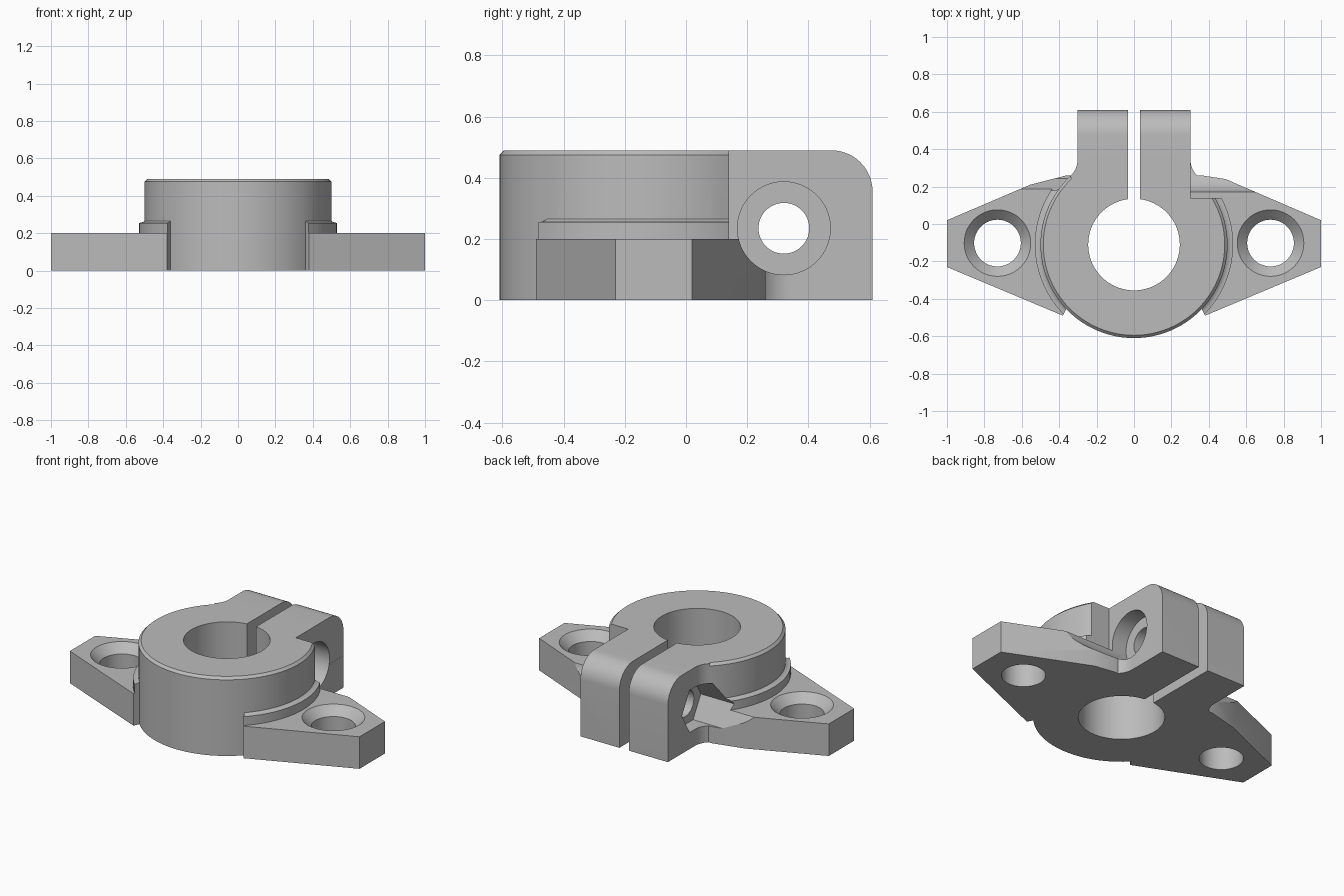
import bpy, bmesh, math
from mathutils import Matrix, Vector

cube = bpy.data.objects.get("Cube")
if cube:
    bpy.data.objects.remove(cube)

TOP, FLANGE_TOP = 0.49, 0.2
CENTRE_Y, BODY_R = -0.11, 0.5
BOLT_Y, BOLT_Z = 0.32, 0.235

metal = bpy.data.materials.new("grey_metal")
metal.use_nodes = True
metal.diffuse_color = (0.5, 0.5, 0.5, 1)
metal.node_tree.nodes["Principled BSDF"].inputs["Base Color"].default_value = (0.5, 0.5, 0.5, 1)


def finish(name, bm):
    bmesh.ops.recalc_face_normals(bm, faces=bm.faces[:])
    mesh = bpy.data.meshes.new(name)
    bm.to_mesh(mesh)
    bm.free()
    mesh.materials.append(metal)
    obj = bpy.data.objects.new(name, mesh)
    bpy.context.collection.objects.link(obj)
    return obj


def prism(name, outline, low, high, axis="z"):
    """Extrude an outline: (x, y) along z, or (y, z) along x."""
    bm = bmesh.new()
    place = (lambda a, b: (a, b, low)) if axis == "z" else (lambda a, b: (low, a, b))
    face = bm.faces.new([bm.verts.new(place(a, b)) for a, b in outline])
    step = Vector((0, 0, high - low)) if axis == "z" else Vector((high - low, 0, 0))
    moved = bmesh.ops.extrude_face_region(bm, geom=[face])["geom"]
    bmesh.ops.translate(bm, vec=step, verts=[v for v in moved if isinstance(v, bmesh.types.BMVert)])
    return finish(name, bm)


def turned(name, profile, centre, sides=72):
    """Stack rings of (radius, height) into a closed turned solid."""
    bm = bmesh.new()
    rings = []
    for r, z in profile:
        rings.append([bm.verts.new((centre[0] + x, centre[1] + y, z)) for x, y in arc(0, 0, r, 0, 360, sides)[:-1]])
    for a, b in zip(rings, rings[1:]):
        for i in range(sides):
            j = (i + 1) % sides
            bm.faces.new((a[i], a[j], b[j], b[i]))
    bm.faces.new(rings[0])
    bm.faces.new(rings[-1])
    return finish(name, bm)


def arc(cx, cy, r, start, end, steps):
    angles = [math.radians(start + (end - start) * i / steps) for i in range(steps + 1)]
    return [(cx + r * math.cos(a), cy + r * math.sin(a)) for a in angles]


def box(name, x0, x1, y0, y1, z0, z1):
    return prism(name, [(x0, y0), (x1, y0), (x1, y1), (x0, y1)], z0, z1)


def combine(target, tool, operation):
    tool.hide_render = True
    mod = target.modifiers.new(operation, "BOOLEAN")
    mod.operation, mod.solver, mod.object = operation, "EXACT", tool
    bpy.context.view_layer.update()
    result = bpy.data.meshes.new_from_object(target.evaluated_get(bpy.context.evaluated_depsgraph_get()))
    target.modifiers.clear()
    target.data = result
    bpy.data.objects.remove(tool)


# Round clamp body with a chamfered rim
mount = turned("shaft_clamp_mount", [(BODY_R, 0), (BODY_R, TOP - 0.015), (BODY_R - 0.015, TOP)], (0, CENTRE_Y), 96)

# Pointed mounting flange
outline = [(-0.36, 0.26), (-0.555, 0.21), (-1, 0.02), (-1, -0.23), (-0.38, -0.49), (-0.355, -0.44),
           (0.355, -0.44), (0.38, -0.49), (1, -0.23), (1, 0.02), (0.49, 0.24), (0.36, 0.26)]
flange = prism("flange", outline, 0, FLANGE_TOP)

# Raised lip where the flange meets the body
lip_curve = [(BODY_R - 0.01 + 0.04 * (1 - math.sin(t)), 0.285 - 0.03 * math.cos(t))
             for t in (math.radians(a) for a in range(0, 91, 15))]
lip = turned("lip", [(0.53, 0.1), (0.53, 0.255)] + lip_curve[1:], (0, CENTRE_Y), 96)
combine(lip, prism("lip_limit", outline, 0.05, 0.4), "INTERSECT")

# Clamp ears with a rounded top back edge
ear_profile = [(0, 0), (0.61, 0)] + arc(0.475, TOP - 0.135, 0.135, 0, 90, 12) + [(0, TOP)]
ears = prism("clamp_ears", ear_profile, -0.302, 0.302, "x")

for part in (flange, lip, ears):
    combine(mount, part, "UNION")

# Fillets between the body and the ears
FILLET = 0.12
fx = 0.302 + FILLET
fy = CENTRE_Y + math.sqrt((BODY_R + FILLET) ** 2 - fx ** 2)
sweep = math.degrees(math.atan2(fy - CENTRE_Y, fx))
for side in (-1, 1):
    curve = [(side * x, y) for x, y in arc(fx, fy, FILLET, 180, 180 + sweep, 8)]
    web = prism("fillet", curve + [(side * 0.3, 0.15), (side * 0.25, 0.15), (side * 0.25, fy)], 0, TOP)
    combine(mount, web, "UNION")

# Shaft bore, clamping slot and countersunk flange holes
cutters = [turned("bore", [(0.245, -0.1), (0.245, 0.6)], (0, CENTRE_Y)),
           box("slot", -0.032, 0.033, CENTRE_Y, 0.7, -0.1, 0.6)]
for side in (-1, 1):
    sink = [(0.125, -0.1), (0.125, 0.147), (0.178, FLANGE_TOP), (0.178, 0.3)]
    cutters.append(turned("flange_hole", sink, (side * 0.73, -0.102), 48))

# Clamp bolt hole, head recess on the left, hexagonal nut recess on the right
cutters.append(prism("bolt_hole", arc(BOLT_Y, BOLT_Z, 0.083, 0, 360, 48)[:-1], -0.6, 0.6, "x"))
cutters.append(prism("head_recess", arc(BOLT_Y, BOLT_Z, 0.152, 0, 360, 64)[:-1], 0.2, 0.8, "x"))
cutters.append(prism("nut_recess", arc(BOLT_Y, BOLT_Z, 0.152, 0, 360, 6)[:-1], -0.8, -0.22, "x"))

# Clearance for the bolt head above the flange
cutters.append(box("head_clearance", 0.3015, 0.8, 0.14, 0.7, FLANGE_TOP, 0.6))

for cutter in cutters:
    combine(mount, cutter, "DIFFERENCE")

bpy.ops.object.select_all(action="DESELECT")
mount.select_set(True)
bpy.context.view_layer.objects.active = mount
bpy.ops.object.shade_smooth_by_angle(angle=math.radians(25))
